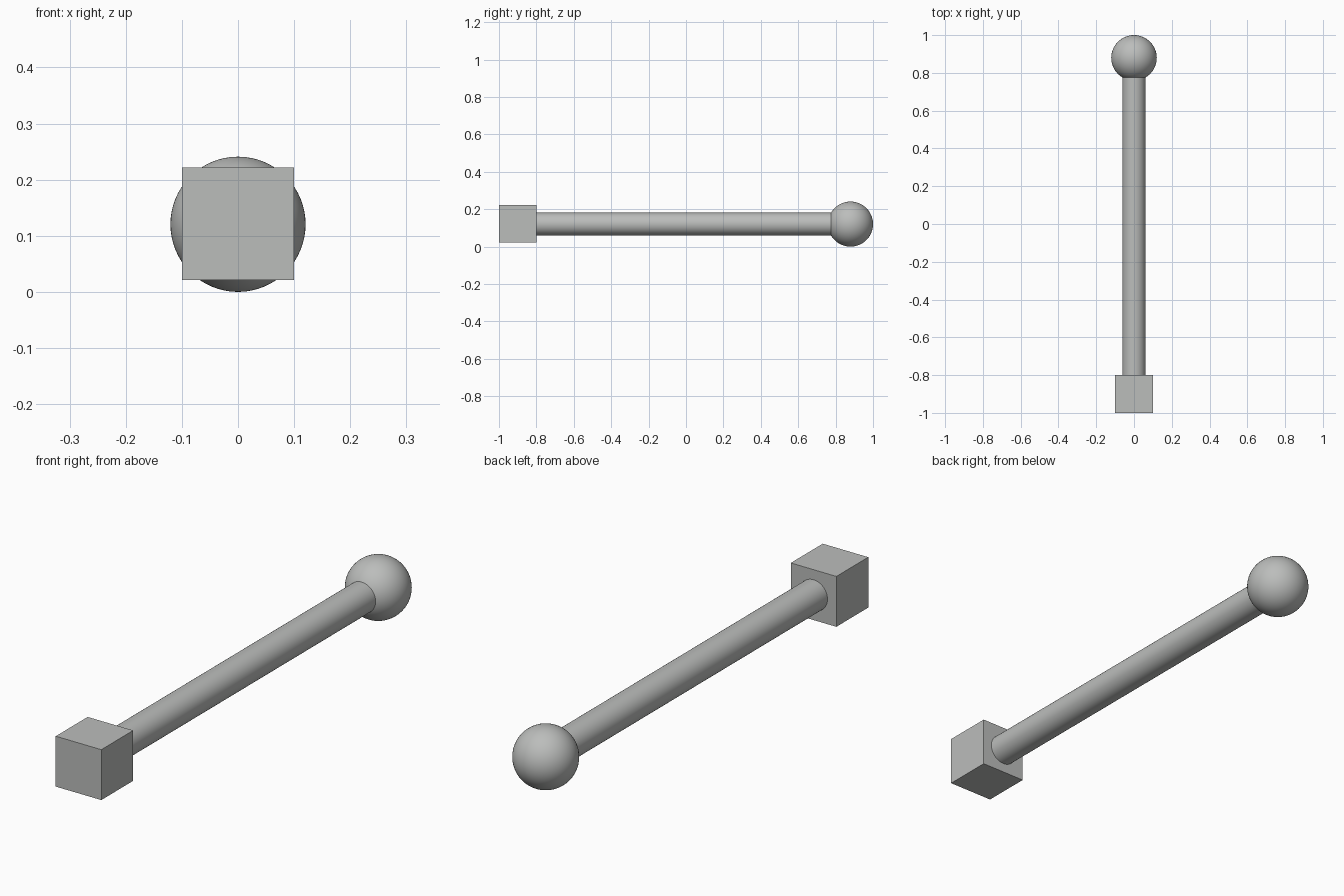
import bpy, math

if "Cube" in bpy.data.objects:
    bpy.data.objects.remove(bpy.data.objects["Cube"])

# Single grey colour
grey = bpy.data.materials.new("grey")
grey.diffuse_color = (0.50, 0.51, 0.50, 1)
grey.use_nodes = True
grey.node_tree.nodes["Principled BSDF"].inputs["Base Color"].default_value = grey.diffuse_color

AXIS_Z = 0.1205   # height of the shared axis


def finish(name, smooth):
    obj = bpy.context.object
    obj.name = name
    obj.data.materials.append(grey)
    if smooth:
        bpy.ops.object.shade_smooth_by_angle(angle=math.radians(35))
    return obj


# Square block at the front end
bpy.ops.mesh.primitive_cube_add(size=0.2, location=(0, -0.9, AXIS_Z + 0.001))
finish("end_block", False)

# Round rod joining the block to the ball
bpy.ops.mesh.primitive_cylinder_add(vertices=64, radius=0.061, depth=1.68,
                                    location=(0, 0.02, AXIS_Z),
                                    rotation=(math.pi / 2, 0, 0))
finish("rod", True)

# Ball at the back end
bpy.ops.mesh.primitive_uv_sphere_add(segments=64, ring_count=32, radius=0.1205,
                                     location=(0, 0.8795, AXIS_Z))
finish("end_ball", True)
